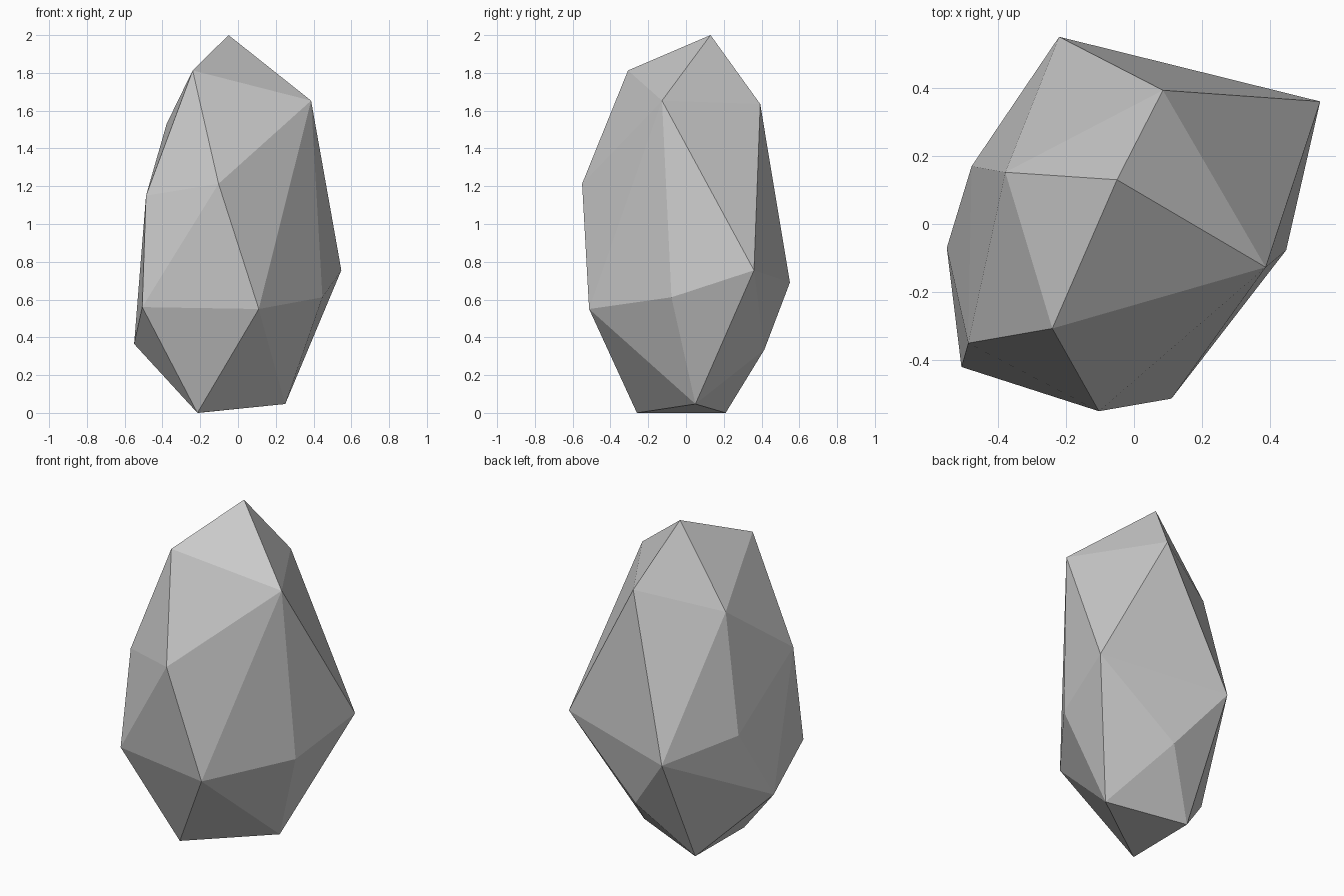
import bpy, bmesh

# Corner points of the rock, from the base up
corners = [
    # base
    (-0.215, -0.26, 0.0), (-0.21, 0.21, 0.0), (0.25, 0.05, 0.047),
    # lower flank
    (-0.55, -0.07, 0.365), (0.055, 0.415, 0.335), (-0.507, -0.42, 0.56),
    (0.11, -0.513, 0.55), (0.447, -0.077, 0.612),
    # middle
    (0.547, 0.36, 0.755), (-0.22, 0.55, 0.69), (-0.477, 0.17, 0.80),
    (-0.487, -0.35, 1.15), (-0.103, -0.55, 1.213),
    # crown
    (-0.378, 0.152, 1.53), (0.085, 0.393, 1.635), (0.387, -0.127, 1.653),
    (-0.24, -0.307, 1.813), (-0.05, 0.13, 2.0),
]

# Faceted rock as the convex hull of its corners
bm = bmesh.new()
for co in corners:
    bm.verts.new(co)
bmesh.ops.convex_hull(bm, input=bm.verts[:])
bmesh.ops.recalc_face_normals(bm, faces=bm.faces[:])

mesh = bpy.data.meshes.new("rock")
bm.to_mesh(mesh)
bm.free()
rock = bpy.data.objects.new("rock", mesh)
bpy.context.collection.objects.link(rock)
